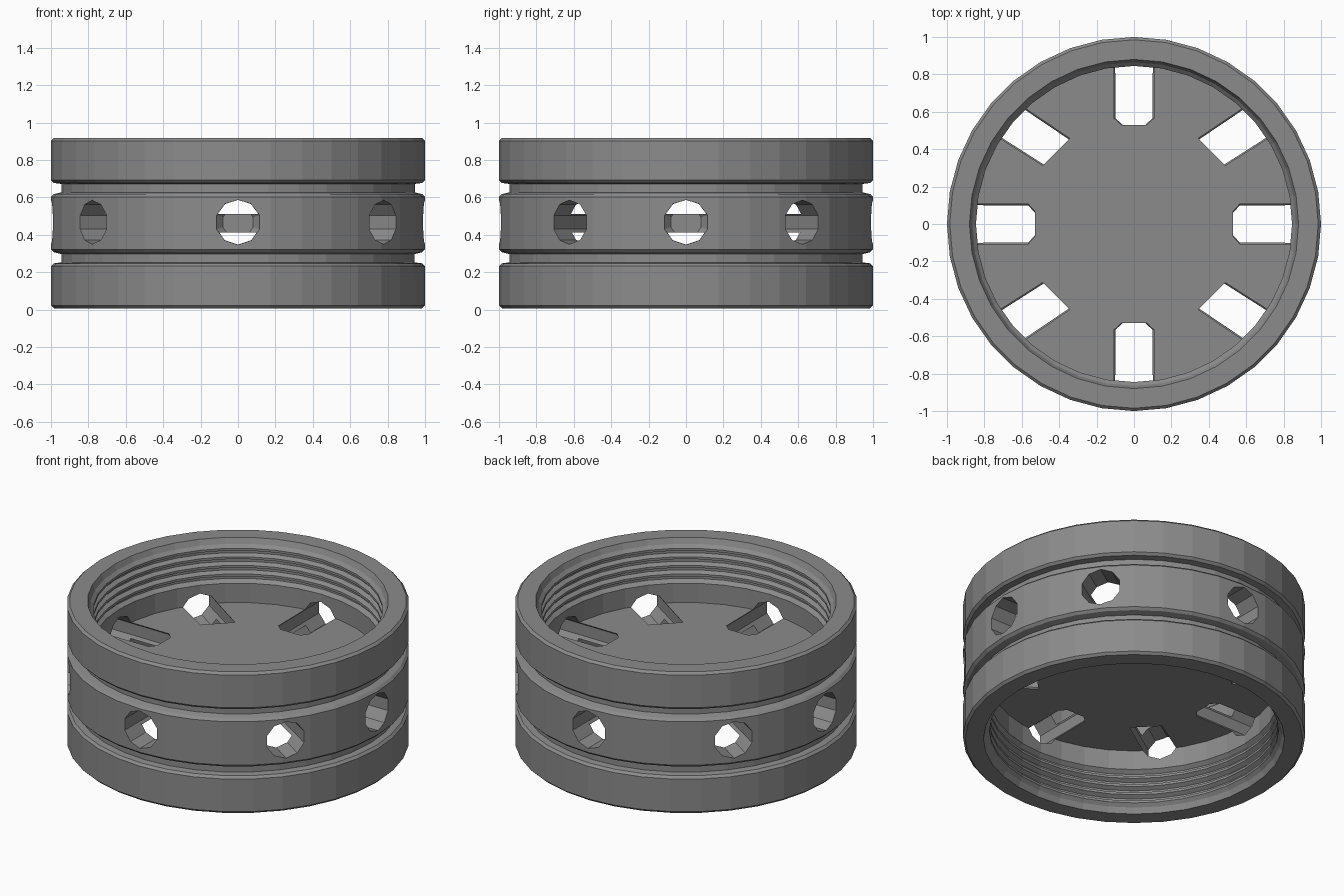
import bpy, bmesh, math
from mathutils import Vector

if "Cube" in bpy.data.objects:
    bpy.data.objects.remove(bpy.data.objects["Cube"])

MID, SEGS = 0.462, 36

grey = bpy.data.materials.new("mid grey")
grey.diffuse_color = (0.26, 0.26, 0.26, 1)
grey.use_nodes = True
grey.node_tree.nodes["Principled BSDF"].inputs["Base Color"].default_value = grey.diffuse_color


def make_object(name, bm):
    bmesh.ops.recalc_face_normals(bm, faces=bm.faces)
    mesh = bpy.data.meshes.new(name)
    bm.to_mesh(mesh)
    bm.free()
    obj = bpy.data.objects.new(name, mesh)
    bpy.context.collection.objects.link(obj)
    return obj


# Upper half profile (radius, height above middle): outer wall with groove,
# bevelled rim, threaded bore, web plate face
half = [(0.985, 0.155), (0.945, 0.165), (0.945, 0.21), (0.985, 0.215),
        (1.0, 0.23), (1.0, 0.44), (0.985, 0.455), (0.88, 0.455), (0.865, 0.42)]
for i in range(4):
    z = 0.40 - i * 0.055
    half += [(0.845, z), (0.845, z - 0.015), (0.87, z - 0.025), (0.87, z - 0.04)]
half += [(0.845, 0.175), (0.845, 0.05), (0.0, 0.05)]
half = [(1.0, 0.14)] + half
profile = [(r, -z) for r, z in reversed(half)] + half

# Collar body: lathe the profile around z
bm = bmesh.new()
verts = [bm.verts.new((r, 0, MID + z)) for r, z in profile]
edges = [bm.edges.new(p) for p in zip(verts, verts[1:])]
bmesh.ops.spin(bm, geom=verts + edges, cent=(0, 0, 0), axis=(0, 0, 1),
               angle=2 * math.pi, steps=SEGS)
bmesh.ops.remove_doubles(bm, verts=bm.verts, dist=0.0005)
collar = make_object("threaded_collar", bm)
collar.data.materials.append(grey)


def add_drill(bm, start, direction, end_dir, tip):
    """Round drill from start outwards; end_dir is the line of its inner end."""
    d = Vector(direction).normalized()
    side = Vector((-d.y, d.x, 0))
    e = Vector(end_dir)
    e = e / e.dot(side)
    rings = []
    for dist, radius in ([(0, 0.085), (tip, 0.118)] if tip else [(0, 0.113)]) + [(0.8, 0.122)]:
        skew = side if dist == 0.8 else e
        ring = []
        for k in range(10):
            a = 2 * math.pi * (k + 0.5) / 10
            p = Vector(start) + d * dist + skew * radius * math.cos(a)
            p.z += radius * math.sin(a)
            ring.append(bm.verts.new(p))
        rings.append(ring)
    bm.faces.new(rings[0])
    bm.faces.new(rings[-1])
    for a, b in zip(rings, rings[1:]):
        for k in range(10):
            n = (k + 1) % 10
            bm.faces.new((a[k], a[n], b[n], b[k]))


# Eight drilled holes: four on the axes, four mirrored diagonals
bm = bmesh.new()
for x, y in ((1, 0), (0, 1), (-1, 0), (0, -1)):
    add_drill(bm, (x * 0.53, y * 0.53, MID + 0.005), (x, y, 0), (-y, x, 0), 0.035)
for sx in (1, -1):
    for sy in (1, -1):
        add_drill(bm, (sx * 0.415, sy * 0.385, MID + 0.005),
                  (sx * 0.84, sy * 0.55, 0), (-sx, sy, 0), 0)
drills = make_object("hole_cutter", bm)
drills.hide_render = True

mod = collar.modifiers.new("holes", 'BOOLEAN')
mod.operation = 'DIFFERENCE'
mod.solver = 'EXACT'
mod.object = drills
bpy.context.view_layer.update()
deps = bpy.context.evaluated_depsgraph_get()
result = bpy.data.meshes.new_from_object(collar.evaluated_get(deps))
collar.modifiers.clear()
collar.data = result
result.name = "threaded_collar"
bpy.data.objects.remove(drills)
result.materials.clear()
result.materials.append(grey)
for p in result.polygons:
    p.material_index = 0
    p.use_smooth = False
